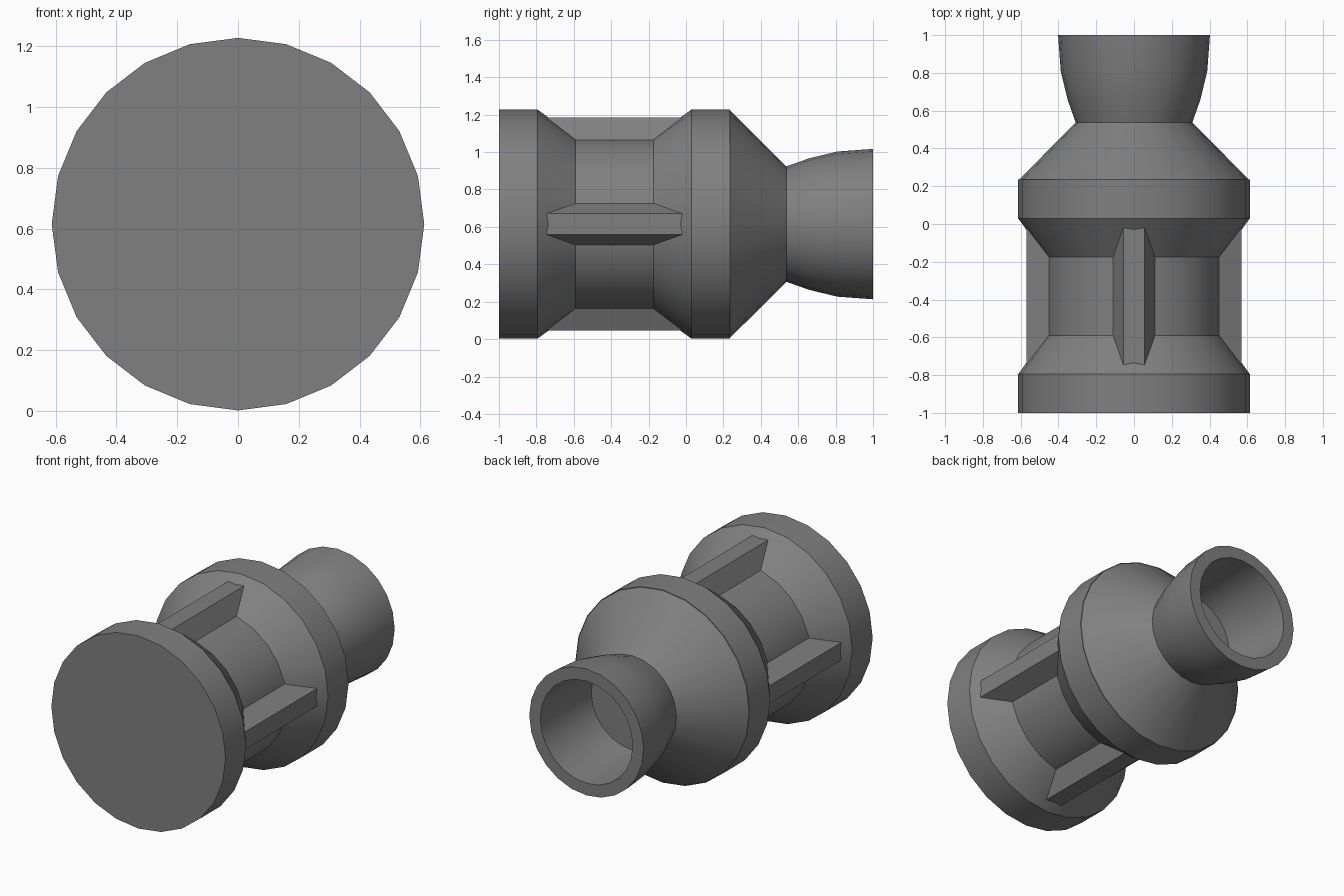
import bpy, bmesh
from math import pi
from mathutils import Matrix, Vector

if "Cube" in bpy.data.objects:
    bpy.data.objects.remove(bpy.data.objects["Cube"])

CZ = 0.615      # height of the central axis, which runs along y
SIDES = 24

# Dark grey finish shared by every part
grey = bpy.data.materials.new("dark_grey")
grey.diffuse_color = (.215, .215, .215, 1)
grey.use_nodes = True
grey.node_tree.nodes["Principled BSDF"].inputs["Base Color"].default_value = grey.diffuse_color


def finish(name, bm):
    bmesh.ops.remove_doubles(bm, verts=bm.verts, dist=1e-4)
    bmesh.ops.recalc_face_normals(bm, faces=bm.faces)
    me = bpy.data.meshes.new(name)
    bm.to_mesh(me)
    bm.free()
    me.materials.append(grey)
    ob = bpy.data.objects.new(name, me)
    bpy.context.collection.objects.link(ob)
    ob.location.z = CZ
    bpy.ops.object.select_all(action='DESELECT')
    ob.select_set(True)
    bpy.context.view_layer.objects.active = ob
    bpy.ops.object.shade_smooth_by_angle(angle=pi / 6)
    return ob


def lathe(name, profile, closed=False):
    """Revolve (y, radius) points around the y axis."""
    bm = bmesh.new()
    vs = [bm.verts.new((0, y, r)) for y, r in profile]
    pairs = list(zip(vs, vs[1:])) + ([(vs[-1], vs[0])] if closed else [])
    edges = [bm.edges.new(p) for p in pairs]
    bmesh.ops.spin(bm, geom=vs + edges, cent=(0, 0, 0), axis=(0, 1, 0),
                   angle=2 * pi, steps=SIDES, use_merge=True)
    return finish(name, bm)


# Spool-shaped body with a narrowed waist
lathe("body", [(-1, 0), (-1, .613), (-.795, .613), (-.59, .465), (-.175, .465),
               (.03, .613), (.235, .613), (.235, 0)])

# Tapered shoulder
lathe("shoulder", [(.235, 0), (.235, .609), (.54, .305), (.54, 0)])

# Flared hollow nozzle
lathe("nozzle", [(.535, .308), (.66, .352), (.81, .388), (1, .402),
                 (1, .325), (.81, .316), (.66, .304), (.535, .288)], closed=True)

# Four tapered ribs along the waist
for i, side in enumerate(("top", "right", "bottom", "left")):
    bm = bmesh.new()
    section = [(-.13, .41), (-.056, .57), (.056, .57), (.13, .41)]
    face = bm.faces.new([bm.verts.new((x, -.765, z)) for x, z in section])
    ext = bmesh.ops.extrude_face_region(bm, geom=[face], use_keep_orig=True)
    bmesh.ops.translate(bm, vec=Vector((0, .765, 0)),
                        verts=[v for v in ext["geom"] if isinstance(v, bmesh.types.BMVert)])
    bmesh.ops.rotate(bm, cent=(0, 0, 0), matrix=Matrix.Rotation(i * pi / 2, 3, 'Y'), verts=bm.verts)
    finish(side + "_rib", bm)
